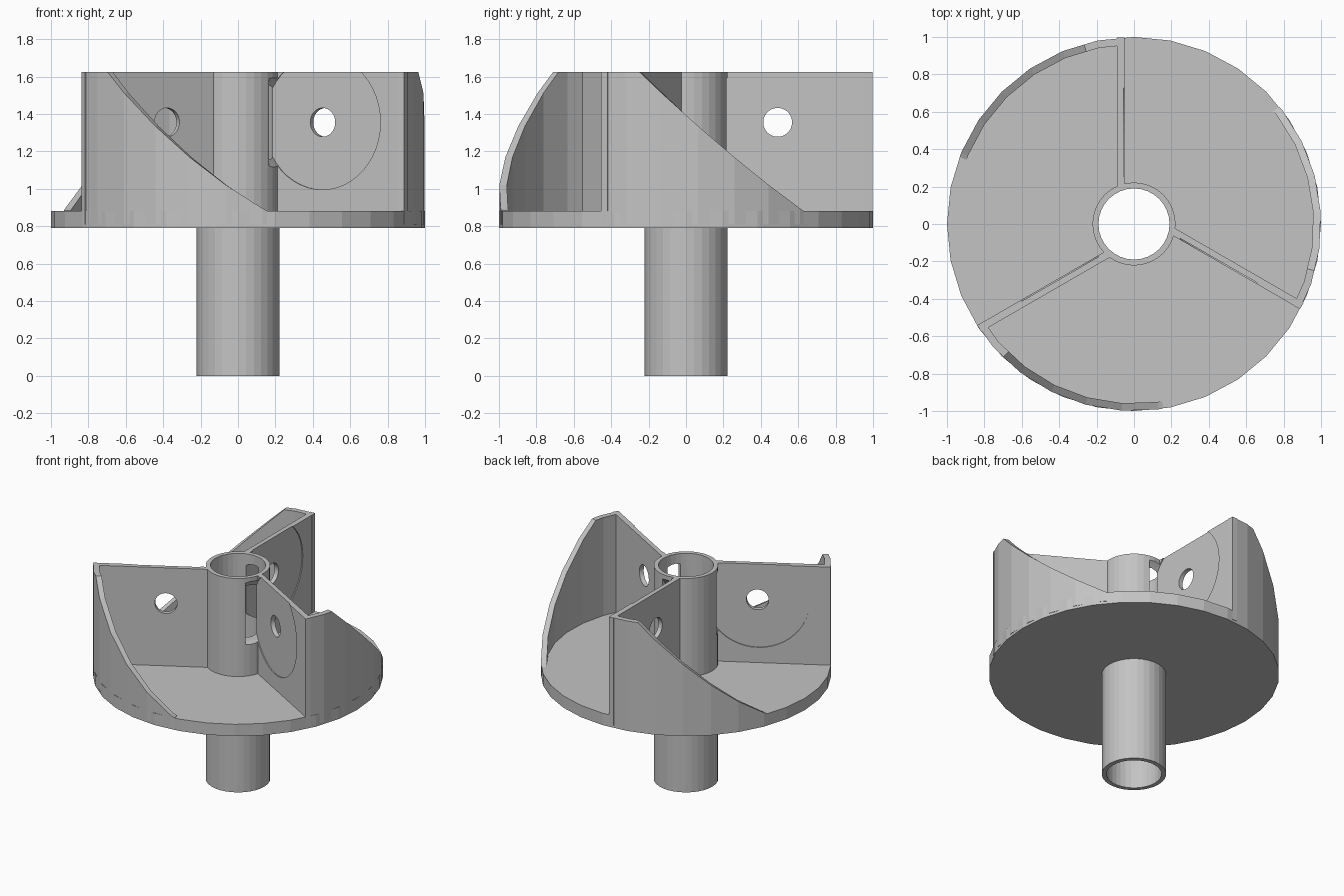
import bpy, bmesh, math
from mathutils import Matrix

if "Cube" in bpy.data.objects:
    bpy.data.objects.remove(bpy.data.objects["Cube"])

grey = bpy.data.materials.new("light grey")
grey.diffuse_color = (0.55, 0.55, 0.55, 1)
grey.use_nodes = True
grey.node_tree.nodes["Principled BSDF"].inputs["Base Color"].default_value = grey.diffuse_color

BASE, DECK, TOP = 0.79, 0.88, 1.625
SIDES = 32
STEP = 2 * math.pi / SIDES


def finish(bm, name):
    bmesh.ops.recalc_face_normals(bm, faces=bm.faces)
    me = bpy.data.meshes.new(name)
    bm.to_mesh(me)
    bm.free()
    me.materials.append(grey)
    ob = bpy.data.objects.new(name, me)
    bpy.context.collection.objects.link(ob)
    return ob


def ring(name, r_in, r_out, z0, z1):
    bm = bmesh.new()
    loops = []
    for r, z in ((r_in, z0), (r_out, z0), (r_out, z1), (r_in, z1)):
        loops.append([bm.verts.new((r * math.cos(i * STEP), r * math.sin(i * STEP), z))
                      for i in range(SIDES)])
    for a in range(4):
        p, q = loops[a], loops[(a + 1) % 4]
        for i in range(SIDES):
            j = (i + 1) % SIDES
            bm.faces.new((p[i], p[j], q[j], q[i]))
    return finish(bm, name)


def x_cylinder(name, r, x0, x1, turn):
    # cylinder lying along local x, centred on the vane hole
    bm = bmesh.new()
    m = turn @ Matrix.Translation(((x0 + x1) / 2, 0.49, 1.355)) @ Matrix.Rotation(math.pi / 2, 4, 'Y')
    bmesh.ops.create_cone(bm, cap_ends=True, segments=48, radius1=r, radius2=r,
                          depth=x1 - x0, matrix=m)
    return finish(bm, name)


def cut(ob, cutter):
    mod = ob.modifiers.new("cut", 'BOOLEAN')
    mod.operation = 'DIFFERENCE'
    mod.solver = 'EXACT'
    mod.object = cutter
    bpy.context.view_layer.objects.active = ob
    bpy.ops.object.modifier_apply(modifier=mod.name)


def vane(name, turn):
    bm = bmesh.new()
    m = turn @ Matrix.Translation((-0.07, 0.598, (BASE + 0.02 + TOP) / 2)) \
        @ Matrix.Diagonal((0.04, 0.796, TOP - BASE - 0.02, 1))
    bmesh.ops.create_cube(bm, size=1, matrix=m)
    return finish(bm, name)


def wall(name, turn):
    # curved outer wall whose top edge slopes down to the disc
    bm = bmesh.new()
    rows = []
    for deg in (2.9, 11.25, 15.5, 22.5, 33.75, 45, 56.25, 67.5, 69):
        t = math.radians(deg)
        k = math.cos(STEP / 2) / math.cos(t % STEP - STEP / 2)
        x, y = -math.sin(t) * k, math.cos(t) * k
        z = min(TOP, TOP + 0.894 * (x + 0.267) + 0.245 * (y - 0.964))
        z = max(z, DECK - 0.005)
        rows.append([bm.verts.new(turn @ Matrix.Translation((x * r, y * r, h)).translation)
                     for r, h in ((0.96, BASE + 0.02), (1, BASE + 0.02), (1, z), (0.96, z))])
    for p, q in zip(rows, rows[1:]):
        for i in range(4):
            j = (i + 1) % 4
            bm.faces.new((p[i], p[j], q[j], q[i]))
    bm.faces.new(rows[0])
    bm.faces.new(rows[-1])
    return finish(bm, name)


# central tube and round plate
tube = ring("central_tube", 0.19, 0.222, 0, TOP)
ring("round_plate", 0.205, 1, BASE, DECK)

# three vanes with holes, shallow round recesses and sloping outer walls
for n in range(3):
    turn = Matrix.Rotation(n * math.tau / 3, 4, 'Z')
    plate = vane(f"vane_{n + 1}", turn)
    wall(f"outer_wall_{n + 1}", turn)
    recess = x_cylinder("recess_cutter", 0.36, -0.057, 0.045, turn)
    hole = x_cylinder("hole_cutter", 0.077, -0.2, 0.1, turn)
    cut(plate, recess)
    cut(plate, hole)
    cut(tube, recess)
    for c in (recess, hole):
        bpy.data.objects.remove(c)
